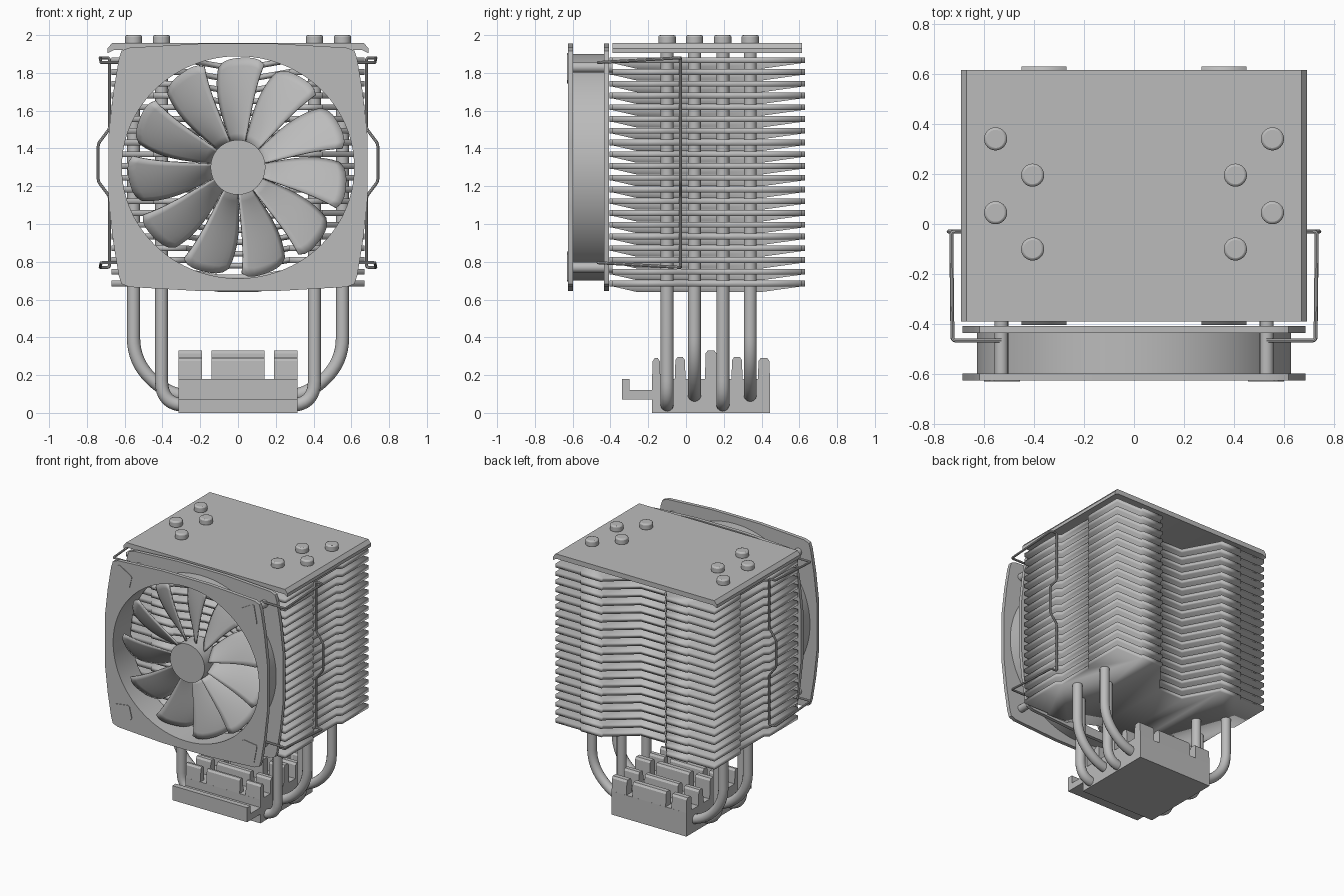
import bpy, bmesh, math
from mathutils import Vector

if "Cube" in bpy.data.objects:
    bpy.data.objects.remove(bpy.data.objects["Cube"])

grey = bpy.data.materials.new("plain grey")
grey.diffuse_color = (0.5, 0.5, 0.5, 1)
grey.use_nodes = True
grey.node_tree.nodes["Principled BSDF"].inputs["Base Color"].default_value = grey.diffuse_color


def finish(name, bm, angle=30):
    bmesh.ops.recalc_face_normals(bm, faces=bm.faces)
    me = bpy.data.meshes.new(name)
    bm.to_mesh(me)
    bm.free()
    ob = bpy.data.objects.new(name, me)
    bpy.context.collection.objects.link(ob)
    me.materials.append(grey)
    smooth(ob, angle)
    return ob


def smooth(ob, angle=30):
    bpy.ops.object.select_all(action='DESELECT')
    ob.select_set(True)
    bpy.context.view_layer.objects.active = ob
    bpy.ops.object.shade_smooth_by_angle(angle=math.radians(angle))


def prism(name, pts, place, a, b):
    """Extrude a 2D outline from a to b; place(u, v, w) gives the 3D point."""
    bm = bmesh.new()
    lo = [bm.verts.new(place(u, v, a)) for u, v in pts]
    hi = [bm.verts.new(place(u, v, b)) for u, v in pts]
    bm.faces.new(lo)
    bm.faces.new(hi)
    for i in range(len(pts)):
        j = (i + 1) % len(pts)
        bm.faces.new((lo[i], lo[j], hi[j], hi[i]))
    return finish(name, bm)


def tube(name, pts, radius, fillet, sides=4):
    """Round tube along a polyline with rounded corners."""
    pts = [Vector(p) for p in pts]
    path = [pts[0]]
    for a, p, c in zip(pts, pts[1:], pts[2:]):
        d0, d1 = a - p, c - p
        f = min(fillet, d0.length * .48, d1.length * .48)
        s, e = p + d0.normalized() * f, p + d1.normalized() * f
        for i in range(9):
            t = i / 8
            path.append(s * (1 - t) ** 2 + p * 2 * t * (1 - t) + e * t * t)
    path.append(pts[-1])
    cu = bpy.data.curves.new(name, 'CURVE')
    cu.dimensions = '3D'
    cu.bevel_depth, cu.bevel_resolution, cu.use_fill_caps = radius, sides, True
    sp = cu.splines.new('POLY')
    sp.points.add(len(path) - 1)
    for q, p in zip(sp.points, path):
        q.co = (*p, 1)
    ob = bpy.data.objects.new(name, cu)
    bpy.context.collection.objects.link(ob)
    cu.materials.append(grey)
    bpy.ops.object.select_all(action='DESELECT')
    ob.select_set(True)
    bpy.context.view_layer.objects.active = ob
    bpy.ops.object.convert(target='MESH')
    smooth(bpy.context.object, 40)


def circle(r, n=32):
    return [(r * math.cos(i * math.tau / n), r * math.sin(i * math.tau / n)) for i in range(n)]


# Cooling fins: one folded sheet with recessed lower middle, stacked
F, B = -.39, .615
bm = bmesh.new()


def sheet(pts):
    bm.faces.new([bm.verts.new(p) for p in pts])


sheet([(-.1, -.26, -.03), (.1, -.26, -.03), (.1, .4, -.03), (-.1, .4, -.03)])
for s in (-1, 1):
    sheet([(s * .1, -.26, -.03), (s * .27, F, 0), (s * .27, B, 0), (s * .1, .4, -.03)])
    outline = [(.27, F), (.27, F - .014), (.45, F - .014), (.45, F), (.67, F), (.67, -.05),
               (.64, -.02), (.64, .27), (.67, .30), (.67, B), (.45, B), (.45, B + .014),
               (.27, B + .014), (.27, B)]
    sheet([(s * x, y, 0) for x, y in outline])
bmesh.ops.remove_doubles(bm, verts=bm.verts, dist=1e-4)
fins = finish("cooling_fins", bm)
fins.location.z = .685
mod = fins.modifiers.new("thickness", 'SOLIDIFY')
mod.thickness, mod.offset = .03, 0
mod = fins.modifiers.new("stack", 'ARRAY')
mod.count, mod.use_relative_offset, mod.use_constant_offset = 20, False, True
mod.constant_offset_displace = (0, 0, .0622)

# Top cover with drooping side edges
half = [(.66, 1.92), (.69, 1.905), (.69, 1.93), (.668, 1.957)]
prism("top_cover", half + [(-x, z) for x, z in reversed(half)],
      lambda u, v, w: (u, w, v), F, B)

# Heat pipes running through the base, with caps on top
for i, (x, y, zb) in enumerate([(.553, .34, .085), (.405, .195, .04),
                                (.553, .045, .085), (.405, -.1, .04)]):
    if x > .5:
        side = [(x, y, 1.95), (x, y, .27), (.36, y, zb)]
        fillet = .16
    else:
        side = [(x, y, 1.95), (x, y, zb)]
        fillet = .13
    tube(f"heat_pipe_{i + 1}", side + [(-p[0], y, p[2]) for p in reversed(side)],
         .035, fillet, 5)
    for s in (-1, 1):
        cap = prism("pipe_cap", circle(.046), lambda u, v, w: (s * x + u, y + v, w), 1.95, 2.0)
        mod = cap.modifiers.new("soft_edge", 'BEVEL')
        mod.width, mod.segments = .01, 2

# Base block with front ledge, and notched ribs above it
yz = lambda u, v, w: (w, u, v)
prism("base_block", [(-.18, 0), (.445, 0), (.445, .18), (-.18, .18), (-.18, .12), (-.3, .12),
                     (-.3, .18), (-.34, .18), (-.34, .07), (-.18, .07)], yz, -.315, .315)
for x0, x1 in ((-.315, -.19), (-.14, .14), (.19, .315)):
    for y0, y1, h in ((-.18, -.135, .29), (-.06, -.002, .295), (.1, .165, .33),
                      (.24, .3, .295), (.38, .445, .29)):
        prism("base_rib", [(y0, .17), (y1, .17), (y1 - .004, h - .015), (y1 - .015, h),
                           (y0 + .015, h), (y0 + .004, h - .015)], yz, x0, x1)

# Fan frame: two bulged flanges joined by a barrel
ZC = 1.30
EDGE = [(0, .655), (.2, .655), (.6, .632), (.625, .61), (.66, .4), (.685, .18), (.685, 0)]


def bulged(c, s):
    c, s = abs(c), abs(s)
    best = 9
    for (x0, z0), (x1, z1) in zip(EDGE, EDGE[1:]):
        nx, nz = z0 - z1, x1 - x0
        k = nx * c + nz * s
        if k > 1e-6:
            best = min(best, (nx * x0 + nz * z0) / k)
    return best


def ellipse(a, b):
    return lambda c, s: 1 / math.sqrt((c / a) ** 2 + (s / b) ** 2)


def ring(name, outer, inner, y0, y1, n=128):
    bm = bmesh.new()
    loops = []
    for fn, y in ((outer, y0), (outer, y1), (inner, y1), (inner, y0)):
        loop = []
        for i in range(n):
            c, s = math.cos(i * math.tau / n), math.sin(i * math.tau / n)
            loop.append(bm.verts.new((fn(c, s) * c, y, ZC + fn(c, s) * s)))
        loops.append(loop)
    for k in range(4):
        p, q = loops[k], loops[(k + 1) % 4]
        for i in range(n):
            j = (i + 1) % n
            bm.faces.new((p[i], p[j], q[j], q[i]))
    finish(name, bm)


hole = ellipse(.615, .588)
ring("fan_front_flange", bulged, hole, -.625, -.597)
ring("fan_rear_flange", bulged, hole, -.435, -.408)
ring("fan_barrel", ellipse(.627, .6), hole, -.6, -.43)

# Corner posts, corner pads
xz = lambda u, v, w: (u, w, v)
for sx in (-1, 1):
    for sz in (-1, 1):
        prism("corner_post", [(sx * .53 + u, ZC + sz * .53 + v) for u, v in circle(.028, 16)],
              xz, -.6, -.39)
        prism("corner_pad", [(sx * u, ZC + sz * v) for u, v in
                             ((.6, .46), (.598, .48), (.575, .598), (.56, .605), (.465, .55),
                              (.455, .535), (.475, .455), (.49, .445))], xz, -.63, -.62)

# Fan hub and blades
prism("fan_hub", [(u, ZC + v) for u, v in circle(.145, 48)], xz, -.61, -.45)
BLADES, NR, NC = 11, 10, 8
bm = bmesh.new()
for b in range(BLADES):
    grid = []
    for i in range(NR + 1):
        t = i / NR
        row = []
        for j in range(NC + 1):
            s = 2 * j / NC - 1
            r = .135 + t * (.445 - .03 * s ** 4 - .012 * s)
            spread = .27 - .05 * t * t
            a = math.pi / 2 + b * math.tau / BLADES + s * spread + .18 * t * (1 - t) - .03 * t
            y = -.52 + s * (.05 + .015 * t) + .012 * s * s
            row.append(bm.verts.new((r * math.cos(a), y, ZC + r * math.sin(a))))
        grid.append(row)
    for i in range(NR):
        for j in range(NC):
            bm.faces.new((grid[i][j], grid[i + 1][j], grid[i + 1][j + 1], grid[i][j + 1]))
blades = finish("fan_blades", bm, 40)
mod = blades.modifiers.new("thickness", 'SOLIDIFY')
mod.thickness, mod.offset = .009, 0

# Wire clips on both sides, symmetric about their mid height
for name, s in (("left_wire_clip", -1), ("right_wire_clip", 1)):
    upper = [(.53, -.465, .53), (.725, -.465, .53), (.73, -.03, .555), (.68, -.03, .555),
             (.68, -.03, .18), (.74, -.03, .1)]
    pts = [(s * x, y, 1.325 + z) for x, y, z in upper]
    pts += [(s * x, y, 1.325 - z) for x, y, z in reversed(upper)]
    tube(name, pts, .008, .015, 2)
